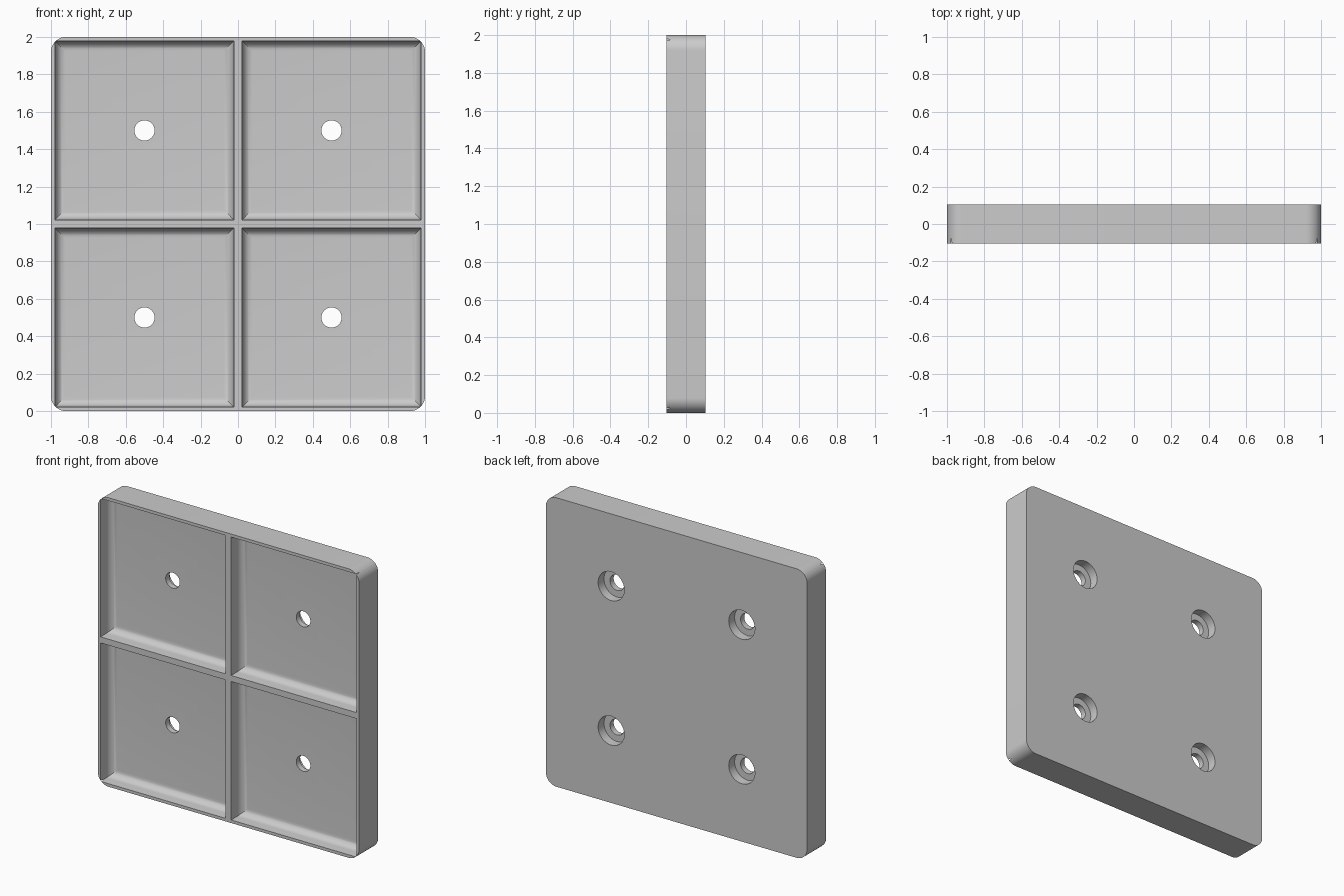
import bpy, bmesh, math

if "Cube" in bpy.data.objects:
    bpy.data.objects.remove(bpy.data.objects["Cube"])

HALF_T = 0.104          # half thickness of the plate
CENTRES = [(x, z) for x in (-0.5, 0.5) for z in (0.5, 1.5)]


def square(h):
    return [(-h, -h), (h, -h), (h, h), (-h, h)]


def circle(r, n=48):
    return [(r * math.cos(2 * math.pi * i / n), r * math.sin(2 * math.pi * i / n)) for i in range(n)]


def rounded_square(h, r, n=12):
    pts = []
    for k, (sx, sz) in enumerate([(1, 1), (-1, 1), (-1, -1), (1, -1)]):
        for i in range(n + 1):
            a = math.pi / 2 * (k + i / n)
            pts.append((sx * (h - r) + r * math.cos(a), sz * (h - r) + r * math.sin(a)))
    return pts


def loft(name, sections, centres):
    """Closed solid through (y, outline) sections, repeated at each centre."""
    bm = bmesh.new()
    for cx, cz in centres:
        rings = [[bm.verts.new((cx + x, y, cz + z)) for x, z in outline] for y, outline in sections]
        n = len(rings[0])
        for a, b in zip(rings, rings[1:]):
            for i in range(n):
                bm.faces.new((a[i], a[(i + 1) % n], b[(i + 1) % n], b[i]))
        bm.faces.new(rings[0])
        bm.faces.new(rings[-1])
    bmesh.ops.recalc_face_normals(bm, faces=bm.faces)
    mesh = bpy.data.meshes.new(name)
    bm.to_mesh(mesh)
    bm.free()
    obj = bpy.data.objects.new(name, mesh)
    bpy.context.collection.objects.link(obj)
    return obj


# Plate with rounded corners
plate = loft("panel_plate", [(y, rounded_square(1.0, 0.08)) for y in (-HALF_T, HALF_T)], [(0, 1)])

# Four front pockets: drafted wall, then a fillet into the floor at y = 0
pocket = [(-0.2, square(0.479)), (-HALF_T, square(0.479)), (-0.05, square(0.475))]
for i in range(1, 11):
    a = math.pi / 2 * i / 10
    pocket.append((-0.05 + 0.05 * math.sin(a), square(0.425 + 0.05 * math.cos(a))))
pockets = loft("pocket_cutter", pocket, CENTRES)

# Screw holes with counterbores on the back
hole = [(-0.05, circle(0.054)), (0.04, circle(0.054)), (0.04, circle(0.1)), (0.2, circle(0.1))]
holes = loft("screw_hole_cutter", hole, CENTRES)

for cutter in (pockets, holes):
    cutter.hide_render = True
    mod = plate.modifiers.new(cutter.name, 'BOOLEAN')
    mod.operation = 'DIFFERENCE'
    mod.solver = 'EXACT'
    mod.object = cutter

bpy.context.view_layer.objects.active = plate
plate.select_set(True)
for name in [m.name for m in plate.modifiers]:
    bpy.ops.object.modifier_apply(modifier=name)
for cutter in (pockets, holes):
    bpy.data.objects.remove(cutter)

bpy.ops.object.select_all(action='DESELECT')
plate.select_set(True)
bpy.ops.object.shade_smooth_by_angle(angle=math.radians(30))
